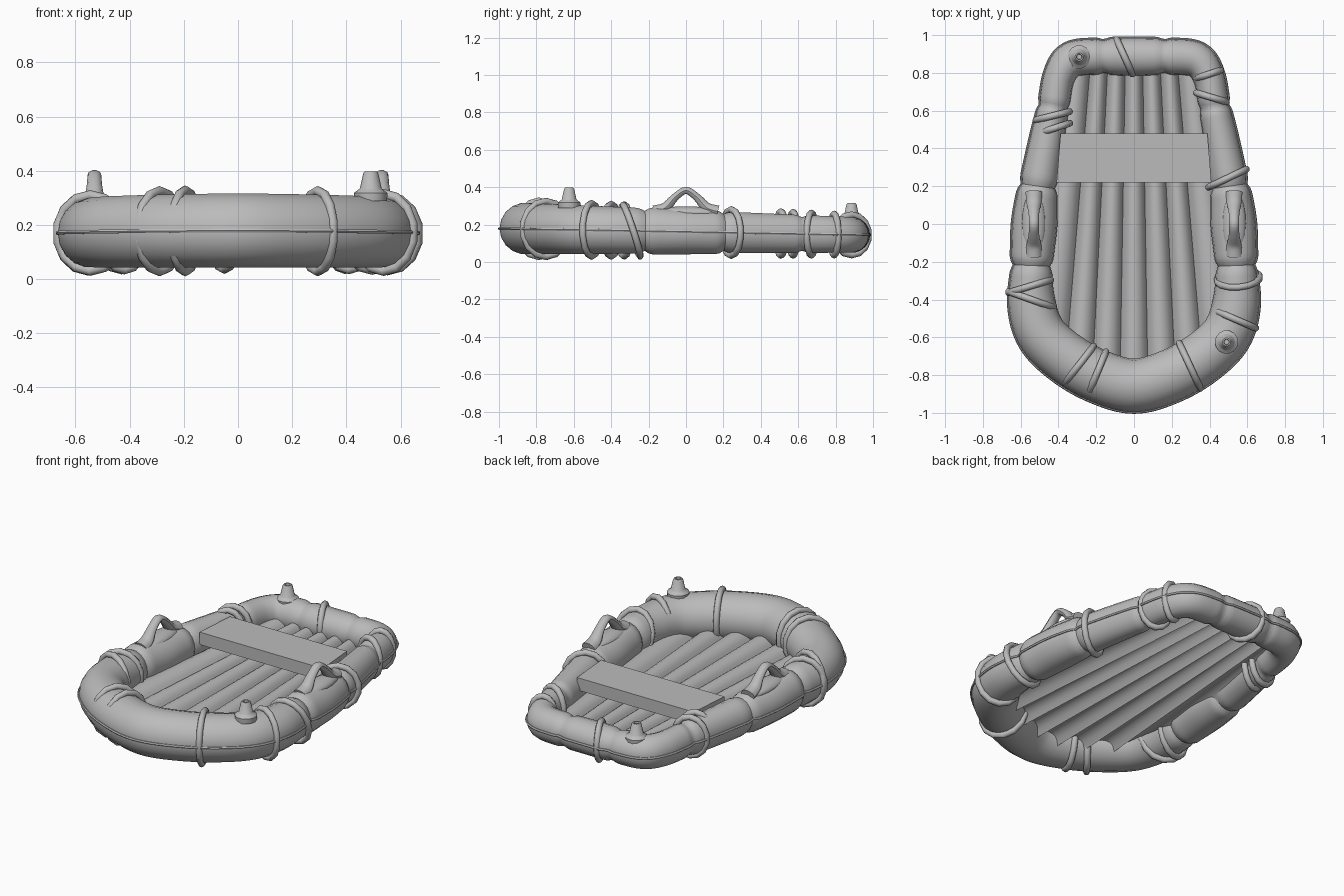
import bpy, bmesh, math
from mathutils import Vector

if "Cube" in bpy.data.objects:
    bpy.data.objects.remove(bpy.data.objects["Cube"], do_unlink=True)

grey = bpy.data.materials.new("rubber_grey")
grey.use_nodes = True
grey.diffuse_color = (0.5, 0.5, 0.5, 1)
grey.node_tree.nodes["Principled BSDF"].inputs["Base Color"].default_value = (0.5, 0.5, 0.5, 1)

X, Y, Z = Vector((1, 0, 0)), Vector((0, 1, 0)), Vector((0, 0, 1))


def finish(name, bm, angle=40):
    bmesh.ops.recalc_face_normals(bm, faces=bm.faces)
    mesh = bpy.data.meshes.new(name)
    for f in bm.faces:
        f.smooth = True
    bm.to_mesh(mesh)
    bm.free()
    mesh.set_sharp_from_angle(angle=math.radians(angle))
    mesh.materials.append(grey)
    obj = bpy.data.objects.new(name, mesh)
    bpy.context.scene.collection.objects.link(obj)
    return obj


def sweep(name, frames, sides=12, closed=True, angle=40):
    """Skin elliptical rings, each given as (centre, half axis, half axis)."""
    bm = bmesh.new()
    rings = []
    for c, a, b in frames:
        turns = [2 * math.pi * k / sides for k in range(sides)]
        rings.append([bm.verts.new(c + a * math.cos(t) + b * math.sin(t)) for t in turns])
    pairs = list(zip(rings, rings[1:])) + ([(rings[-1], rings[0])] if closed else [])
    for r, s in pairs:
        for k in range(sides):
            n = (k + 1) % sides
            bm.faces.new((r[k], r[n], s[n], s[k]))
    if not closed:
        bm.faces.new(rings[0])
        bm.faces.new(rings[-1])
    return finish(name, bm, angle)


def spline(pts, steps, closed):
    """Catmull-Rom samples through the points."""
    n, out = len(pts), []
    for i in range(n if closed else n - 1):
        p = [pts[j % n] if closed else pts[min(max(j, 0), n - 1)] for j in range(i - 1, i + 3)]
        for s in range(steps):
            t = s / steps
            out.append(0.5 * (2 * p[1] + (p[2] - p[0]) * t
                              + (2 * p[0] - 5 * p[1] + 4 * p[2] - p[3]) * t ** 2
                              + (3 * p[1] - p[0] - 3 * p[2] + p[3]) * t ** 3))
    return out if closed else out + [pts[-1]]


def mid_z(y):
    return 0.1625 - 0.0195 * y


# Hull tube: x, y and half width along one side, mirrored into a loop
half = [(0, -.855, .142), (.2, -.8, .14), (.37, -.7, .137), (.49, -.58, .132),
        (.54, -.42, .125), (.54, -.22, .108), (.525, 0, .115), (.505, .2, .1),
        (.46, .45, .09), (.425, .62, .083), (.395, .78, .083), (.33, .868, .093),
        (.2, .885, .095), (0, .885, .1)]
half = [Vector(p) for p in half]
loop = half + [Vector((-p.x, p.y, p.z)) for p in half[-2:0:-1]]
path = spline(loop, 10, True)
joints = [(.54, -.22), (.505, .2), (.425, .62), (.16, .885)]
tube, seam = [], []
for i, p in enumerate(path):
    t = path[(i + 1) % len(path)] - path[i - 1]
    out = Vector((t.y, -t.x, 0)).normalized()
    gap = min(math.hypot(abs(p.x) - jx, p.y - jy) for jx, jy in joints)
    pinch = 1 - 0.12 * math.exp(-(gap / 0.022) ** 2)
    if -.21 < p.y < .19 and abs(p.x) > .4:
        pinch *= 1.04
    centre = Vector((p.x, p.y, mid_z(p.y)))
    tube.append((centre, out * p.z * pinch, Z * (0.118 - 0.0245 * p.y) * pinch))
    seam.append((centre + out * p.z * pinch, out * 0.008, Z * 0.008))
sweep("hull_tube", tube, 18)
sweep("hull_seam", seam, 6)

# Ropes: top-view ends of each loop and the forward lean of its top
ropes = [(.31, .70, .51, .64, 0), (.31, .765, .48, .82, 0), (.375, .185, .615, .30, 0),
         (.42, -.30, .685, -.28, .045), (.41, -.45, .665, -.56, 0), (.23, -.61, .36, -.89, 0),
         (-.54, .545, -.32, .60, 0), (-.52, .475, -.32, .54, 0), (-.685, -.37, -.42, -.29, 0),
         (-.685, -.35, -.405, -.45, 0), (-.38, -.86, -.2, -.63, 0),
         (-.25, -.92, -.14, -.655, 0), (-.1, .995, 0, .775, 0)]
thick = 0.018
for i, (x1, y1, x2, y2, lean) in enumerate(ropes):
    a, b = Vector((x1, y1, 0)), Vector((x2, y2, 0))
    mid = (a + b) / 2
    side = (b - a) / 2
    side -= side.normalized() * thick
    up = Z * (0.148 - 0.025 * mid.y - thick) - Y * lean
    flat = side.cross(up).normalized()
    centre = mid + Z * mid_z(mid.y)
    ring = []
    for k in range(14):
        t = 2 * math.pi * (k + 0.5) / 14
        radial = side * math.cos(t) + up * math.sin(t)
        ring.append((centre + radial, radial.normalized() * thick, flat * thick))
    sweep(f"rope_{i + 1}", ring, 8, angle=60)

# Ribbed floor: one sheet of arched strips narrowing to the stern
bm = bmesh.new()
strips, steps, rows = 7, 8, 12
columns = []
for k in range(strips * steps + 1):
    u = k / steps - strips / 2
    height = 0.09 + 0.055 * math.sqrt(abs(math.sin(math.pi * k / steps))) ** 1.3
    if abs(u) > 2.5:
        u += math.copysign((abs(u) - 2.5) * 0.35, u)
    start = -0.85 + 0.27 * (u / 3.85) ** 2
    col = []
    for r in range(rows + 1):
        y = start + (0.87 - start) * r / rows
        col.append(bm.verts.new((u * (0.14 - 0.033 * (y + 0.6)), y, height)))
    columns.append(col)
for c, d in zip(columns, columns[1:]):
    for r in range(rows):
        bm.faces.new((c[r], d[r], d[r + 1], c[r + 1]))
floor = finish("ribbed_floor", bm, 50)

# Bench seat
bm = bmesh.new()
bmesh.ops.create_cube(bm, size=1)
bmesh.ops.scale(bm, vec=(0.82, 0.26, 0.075), verts=bm.verts)
bmesh.ops.translate(bm, vec=(0, 0.35, 0.2125), verts=bm.verts)
for v in bm.verts:
    v.co.x *= 1 - 0.2 * (v.co.y - 0.22)
finish("bench_seat", bm, 30)

# Carry handles: flared arch on an oval pad
arch = spline([Vector(p) for p in [(.034, -.17, .27), (.03, -.11, .29), (.022, -.06, .345),
                                   (.02, 0, .383), (.022, .06, .345), (.03, .11, .29),
                                   (.034, .17, .27)]], 4, False)
for side, s in (("left", 1), ("right", -1)):
    frames = []
    for i, p in enumerate(arch):
        t = arch[min(i + 1, len(arch) - 1)] - arch[max(i - 1, 0)]
        across = Vector((0, -t.z, t.y)).normalized()
        frames.append((Vector((s * 0.53, p.y, p.z)), X * p.x * 1.3, across * p.x))
    sweep(side + "_handle", frames, 10, closed=False)
    bm = bmesh.new()
    bmesh.ops.create_uvsphere(bm, u_segments=20, v_segments=10, radius=1)
    bmesh.ops.scale(bm, vec=(0.062, 0.18, 0.035), verts=bm.verts)
    bmesh.ops.translate(bm, vec=(s * 0.53, 0, 0.263), verts=bm.verts)
    finish(side + "_handle_pad", bm)

# Air valves: flange, tapered stem and hollow tip
profile = [(.06, -.03), (.062, 0), (.046, .012), (.04, .018), (.028, .072),
           (.022, .08), (.015, .08), (.013, .06)]
for name, x, y, base in (("bow_valve", .49, -.625, .318), ("stern_valve", -.29, .885, .235)):
    sweep(name, [(Vector((x, y, base + h)), X * r, Y * r) for r, h in profile], 14, False)
